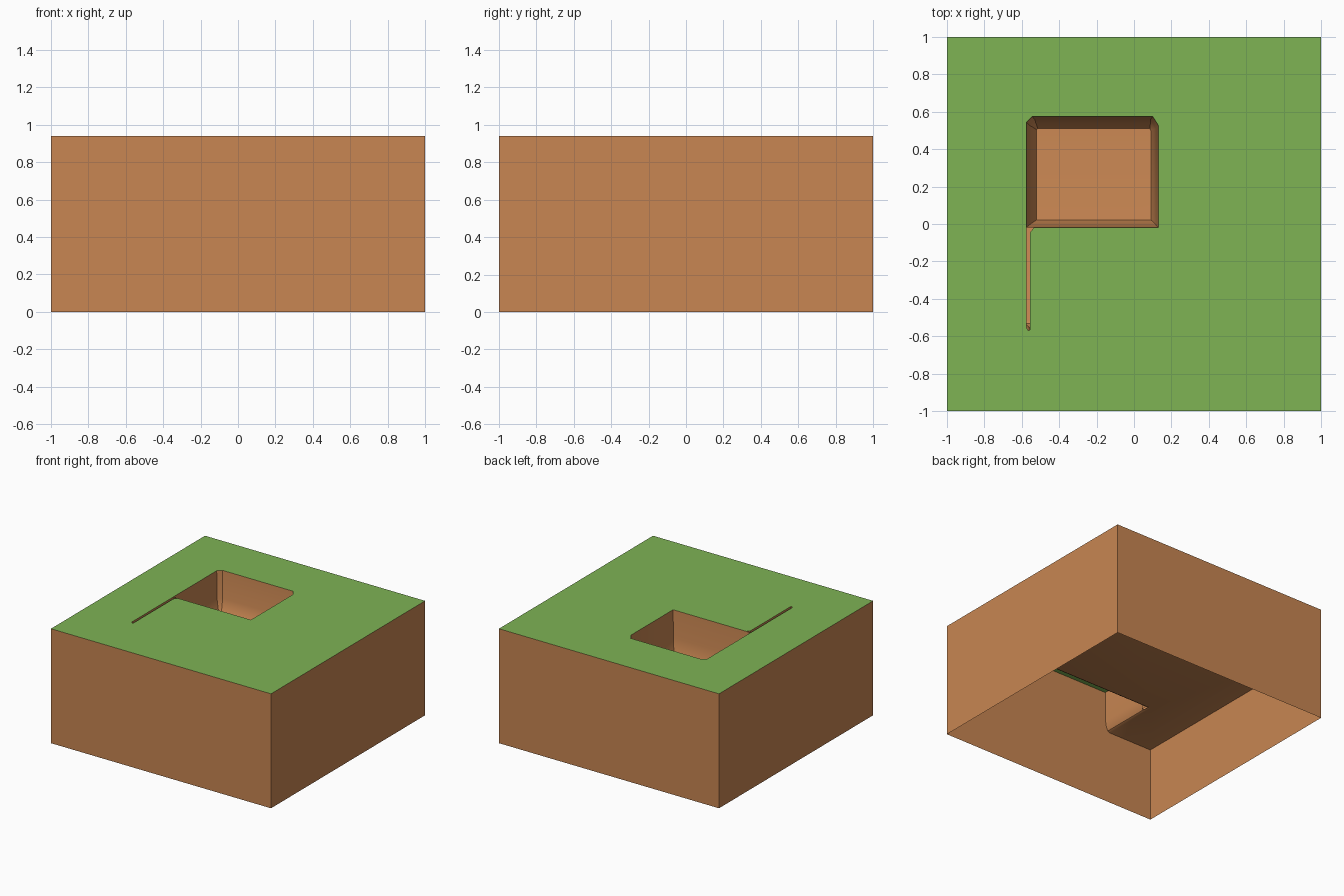
import bpy, bmesh

if "Cube" in bpy.data.objects:
    bpy.data.objects.remove(bpy.data.objects["Cube"])

H = 0.94      # grass height
LOW = 0.605   # pit floor height


def mat(name, srgb):
    m = bpy.data.materials.new(name)
    m.diffuse_color = [((c / 255 + 0.055) / 1.055) ** 2.4 for c in srgb] + [1]
    m.use_nodes = True
    m.node_tree.nodes["Principled BSDF"].inputs["Base Color"].default_value = m.diffuse_color
    return m


grass = mat("grass green", (126, 179, 84))
dirt = mat("dirt brown", (200, 134, 82))


def finish(name, bm, material, flip=False):
    if flip:
        bmesh.ops.reverse_faces(bm, faces=bm.faces)
    me = bpy.data.meshes.new(name)
    bm.to_mesh(me)
    bm.free()
    me.materials.append(material)
    ob = bpy.data.objects.new(name, me)
    bpy.context.collection.objects.link(ob)
    return ob


def loft(name, loops, closed=True, cap=None, material=dirt):
    """Bridge rows of (x, y, z) points from first to last."""
    bm = bmesh.new()
    rows = [[bm.verts.new(p) for p in lp] for lp in loops]
    n = len(rows[0])
    for a, b in zip(rows, rows[1:]):
        for i in range(n if closed else n - 1):
            j = (i + 1) % n
            bm.faces.new((a[i], a[j], b[j], b[i]))
    if cap:
        bm.faces.new(rows[-1] + [bm.verts.new(p) for p in cap])
    return finish(name, bm, material)


def rect(x0, x1, y0, y1, z, c=0.0):
    """Rectangle, counter-clockwise, with back corners chamfered by c."""
    return [(x0, y0, z), (x1, y0, z), (x1, y1 - 1.6 * c, z), (x1 - c, y1, z),
            (x0 + c, y1, z), (x0, y1 - c, z)]


# outer dirt sides, open underneath
sq = [(-1, -1), (1, -1), (1, 1), (-1, 1)]
loft("block_sides", [[(x, y, z) for x, y in sq] for z in (0, H)])

# grass sheet with the pit and narrow slit cut out
hole = [(-0.575, -0.555), (-0.565, -0.57), (-0.555, -0.565), (-0.555, -0.045),
        (-0.535, -0.018), (0.13, -0.018), (0.13, 0.527), (0.10, 0.575),
        (-0.545, 0.575), (-0.575, 0.545)]
bm = bmesh.new()
edges = []
for ring in (sq, hole):
    vs = [bm.verts.new((x, y, H)) for x, y in ring]
    edges += [bm.edges.new((vs[i - 1], vs[i])) for i in range(len(vs))]
bmesh.ops.triangle_fill(bm, use_beauty=True, edges=edges, normal=(0, 0, 1))
bm.normal_update()
finish("grass_top", bm, grass, bm.faces[:][0].normal.z < 0)

# sloped pit walls, rounding into the floor
pit = loft("pit_walls", [
    rect(-0.52, 0.09, 0.022, 0.51, LOW, 0.006),
    rect(-0.545, 0.108, 0.006, 0.54, 0.65, 0.02),
    rect(-0.56, 0.118, -0.006, 0.558, 0.72, 0.03),
    rect(-0.575, 0.13, -0.018, 0.575, H, 0.03)])
pit.data.flip_normals()

# slit walls
slit = loft("slit_walls", [[(-0.555, -0.018, z), (-0.575, -0.018, z), (-0.575, -0.555, z),
                            (-0.565, -0.57, z), (-0.555, -0.565, z)] for z in (H, LOW)],
            closed=False)
loft("slit_side", [[(-0.555, -0.565, z), (-0.555, -0.045, z), (-0.535, -0.018, z)]
                   for z in (H, LOW)], closed=False)

# low floor with a filleted step up to the raised front corner
prof = [(0, H), (0.003, 0.69), (0.012, 0.64), (0.024, 0.615), (0.043, LOW)]
loft("low_floor", [[(-0.557 - d, -1, z), (-0.557 - d, -0.557 + d, z), (1, -0.557 + d, z)]
                   for d, z in prof], closed=False,
     cap=[(1, 1, LOW), (-1, 1, LOW), (-1, -1, LOW)])

# soften the rounded foot of the walls
for ob in bpy.data.objects:
    ob.select_set(ob.name in ("pit_walls", "low_floor"))
bpy.context.view_layer.objects.active = pit
bpy.ops.object.shade_smooth_by_angle(angle=0.6)
